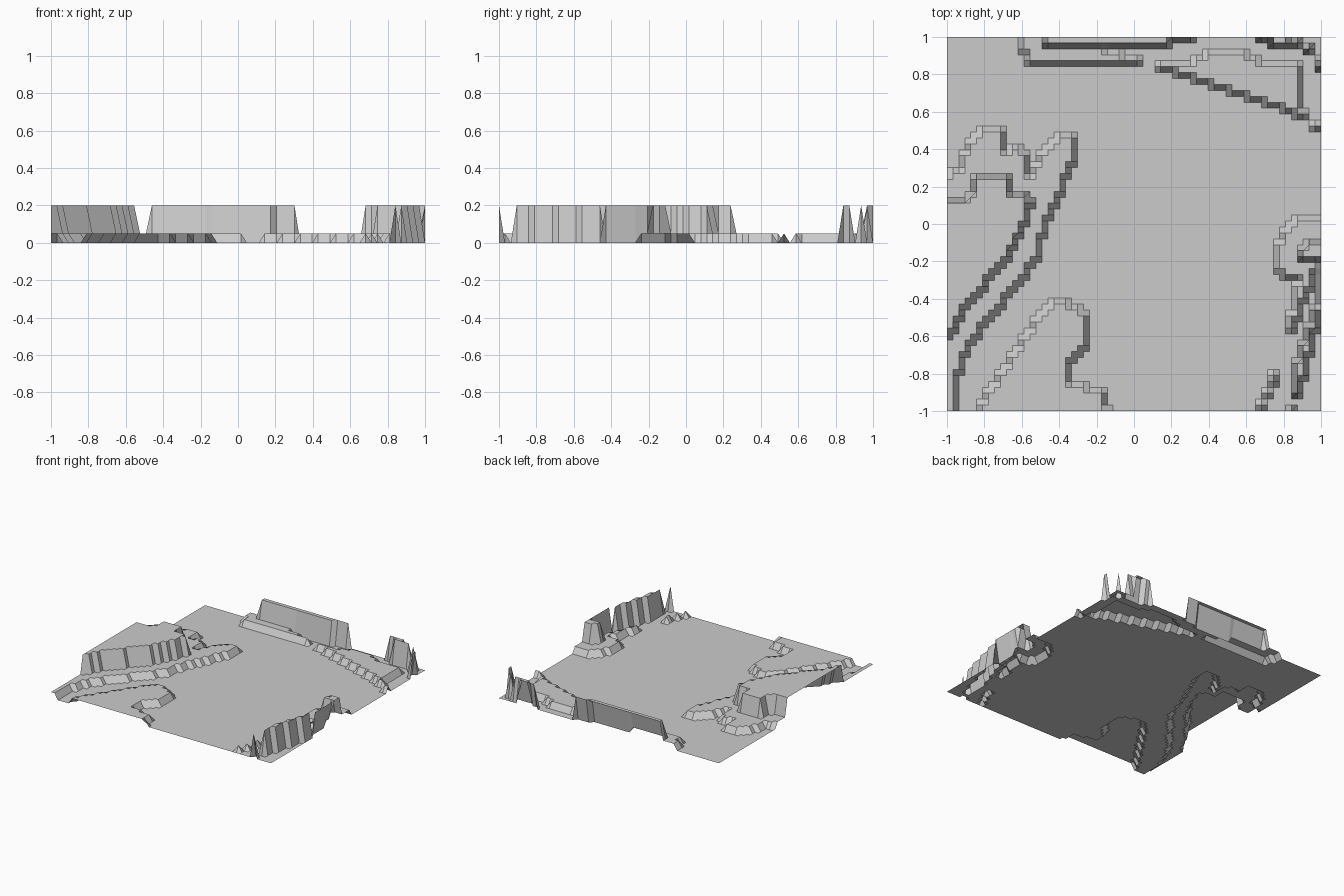
import bpy, bmesh

CELLS = 63                 # grid cells per side
LOW, HIGH = 0.05, 0.2      # terrace heights

# outlines of the low terraces, seen from above
low_terraces = [
    # west ridge
    [(-1.1, -1.1), (-.95, -1.1), (-.95, -.84), (-.88, -.64), (-.53, -.2),
     (-.47, 0), (-.315, .36), (-.3, .49), (-.39, .49), (-.48, .4), (-.57, .22),
     (-.58, .37), (-.63, .42), (-.69, .36), (-.71, .52), (-.8, .52),
     (-.88, .42), (-.94, .29), (-1.1, .22)],
    # south knoll
    [(-.83, -1.1), (-.83, -.98), (-.5, -.48), (-.43, -.4), (-.37, -.4),
     (-.25, -.5), (-.24, -.62), (-.36, -.77), (-.34, -.85), (-.17, -.89), (-.1, -1.1)],
    # east shelf
    [(.62, -1.1), (.75, -.85), (.83, -.55), (.88, -.29), (.78, -.28),
     (.77, -.1), (.86, .02), (1.1, .05)],
    # north shelf
    [(-.64, 1.1), (-.6, .93), (-.56, .86), (.28, .86), (.41, .92), (.57, .92),
     (.7, .86), (.88, .86), (.9, .62), (.96, .52), (1.1, .51)],
]

# outlines of the high plateaus standing on them
high_plateaus = [
    # west plateau
    [(-1.1, -.68), (-.985, -.6), (-.94, -.5), (-.65, -.14), (-.57, .02),
     (-.55, .14), (-.67, .155), (-.68, .265), (-.83, .265), (-.9, .115), (-1.1, .115)],
    # east plateau
    [(.83, -1.1), (.86, -.78), (.95, -.5), (.985, -.38), (.985, -.2),
     (.88, -.2), (.91, -.1), (1.1, -.06)],
    # north wall
    [(-.5, 1.1), (-.47, .96), (.18, .96), (.2, .985), (.32, .985), (.33, 1.1)],
    # north-east corner
    [(.66, 1.1), (.67, .985), (.77, .96), (.94, .96), (.985, .92), (.985, .83), (1.1, .83)],
]


def inside(x, y, outline):
    """Even-odd test of a point against a closed outline."""
    hit = False
    for (x1, y1), (x2, y2) in zip(outline, outline[1:] + outline[:1]):
        if (y1 > y) != (y2 > y) and x < x1 + (y - y1) * (x2 - x1) / (y2 - y1):
            hit = not hit
    return hit


def height(x, y):
    if any(inside(x, y, o) for o in high_plateaus):
        return HIGH
    return LOW if any(inside(x, y, o) for o in low_terraces) else 0.0


# terrain sheet: flat grid lifted to its terraces
bm = bmesh.new()
bmesh.ops.create_grid(bm, x_segments=CELLS, y_segments=CELLS, size=1)
for v in bm.verts:
    v.co.z = height(v.co.x, v.co.y)
mesh = bpy.data.meshes.new("terraced_terrain")
bm.to_mesh(mesh)
bm.free()
bpy.context.collection.objects.link(bpy.data.objects.new("terraced_terrain", mesh))
